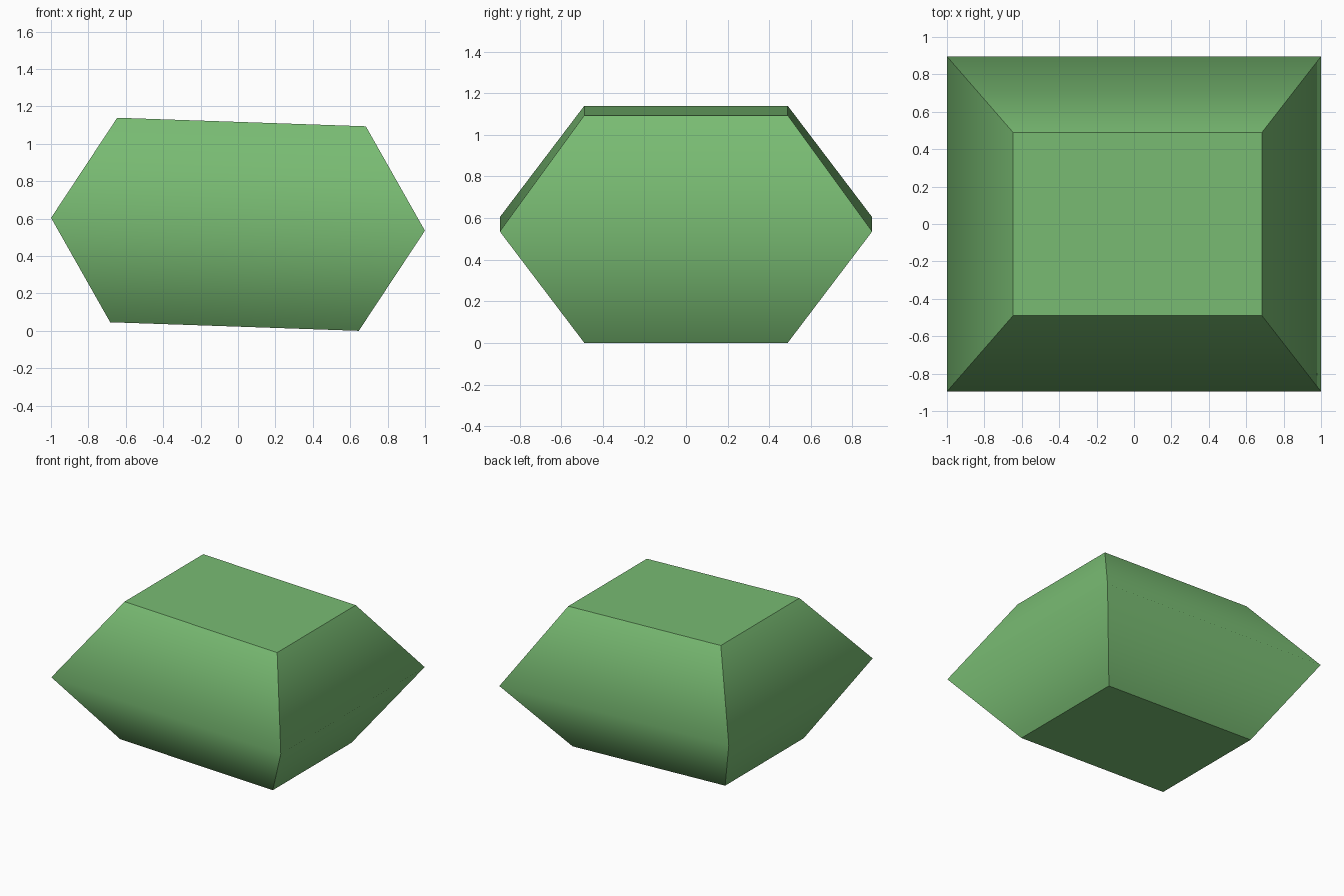
import bpy, bmesh, math
from mathutils import Matrix

if "Cube" in bpy.data.objects:
    bpy.data.objects.remove(bpy.data.objects["Cube"])

# Cross-section rings: half width x, half depth y, height from centre
RINGS = [(0.665, 0.489, -0.547), (1.0, 0.895, 0.0), (0.665, 0.489, 0.547)]

bm = bmesh.new()
rings = [[bm.verts.new((sx * w, sy * d, z))
          for sx, sy in ((-1, -1), (1, -1), (1, 1), (-1, 1))]
         for w, d, z in RINGS]

# Sloped sides between rings, then flat bottom and top
for low, high in zip(rings, rings[1:]):
    for i in range(4):
        j = (i + 1) % 4
        bm.faces.new((low[i], low[j], high[j], high[i])).smooth = True
bm.faces.new(rings[0][::-1]).smooth = True
bm.faces.new(rings[2]).smooth = True

# Only the waist edges shade smoothly; all others stay crisp
waist = set(rings[1])
for e in bm.edges:
    e.smooth = all(v in waist for v in e.verts)

# Slight lean of the whole block, resting on its lowest edge
bm.transform(Matrix.Translation((0, 0, 0.57)) @ Matrix.Rotation(math.radians(1.97), 4, 'Y'))
bmesh.ops.recalc_face_normals(bm, faces=bm.faces)

mesh = bpy.data.meshes.new("tapered_block")
bm.to_mesh(mesh)
bm.free()
block = bpy.data.objects.new("tapered_block", mesh)
bpy.context.collection.objects.link(block)

mat = bpy.data.materials.new("green")
mat.diffuse_color = (0.19, 0.50, 0.17, 1)
mat.use_nodes = True
mat.node_tree.nodes["Principled BSDF"].inputs["Base Color"].default_value = mat.diffuse_color
mesh.materials.append(mat)
